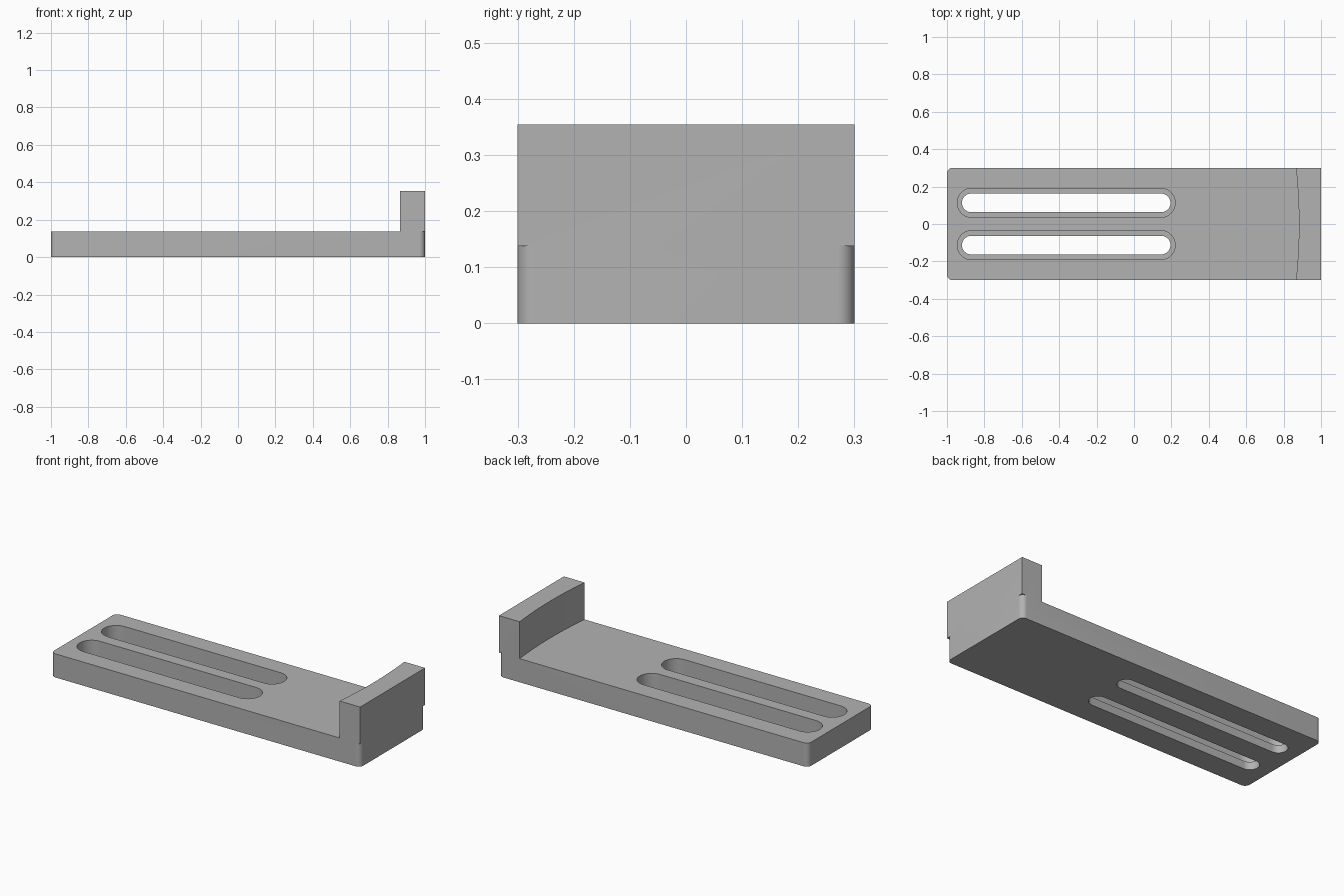
import bpy, bmesh, math

if "Cube" in bpy.data.objects:
    bpy.data.objects.remove(bpy.data.objects["Cube"])

BASE_TOP, WALL_TOP = 0.138, 0.354
HALF_W, CORNER = 0.3, 0.03

grey = bpy.data.materials.new("plain grey")
grey.use_nodes = True
colour = (0.45, 0.45, 0.45, 1)
grey.diffuse_color = colour
grey.node_tree.nodes["Principled BSDF"].inputs["Base Color"].default_value = colour


def arc(cx, cy, r, start, end, steps):
    """Points along a circular arc, angles in degrees."""
    angles = [math.radians(start + (end - start) * i / steps) for i in range(steps + 1)]
    return [(cx + r * math.cos(a), cy + r * math.sin(a)) for a in angles]


def prism(name, outline, z0, z1):
    """Extrude a counter-clockwise outline from z0 to z1."""
    bm = bmesh.new()
    face = bm.faces.new([bm.verts.new((x, y, z0)) for x, y in outline])
    top = bmesh.ops.extrude_face_region(bm, geom=[face])["geom"]
    moved = [v for v in top if isinstance(v, bmesh.types.BMVert)]
    bmesh.ops.translate(bm, verts=moved, vec=(0, 0, z1 - z0))
    bmesh.ops.recalc_face_normals(bm, faces=bm.faces)
    mesh = bpy.data.meshes.new(name)
    bm.to_mesh(mesh)
    bm.free()
    mesh.materials.append(grey)
    obj = bpy.data.objects.new(name, mesh)
    bpy.context.collection.objects.link(obj)
    return obj


def slot_outline(x0, x1, y, r):
    return arc(x1 - r, y, r, -90, 90, 20) + arc(x0 + r, y, r, 90, 270, 20)


def combine(target, tool, operation):
    """Apply a boolean and discard the tool object."""
    tool.hide_render = True
    mod = target.modifiers.new(operation.lower(), 'BOOLEAN')
    mod.operation, mod.solver, mod.object = operation, 'EXACT', tool
    bpy.ops.object.select_all(action='DESELECT')
    target.select_set(True)
    bpy.context.view_layer.objects.active = target
    bpy.ops.object.modifier_apply(modifier=mod.name)
    bpy.data.objects.remove(tool)


# Base plate with rounded upright corners
inner_x, inner_y = 1 - CORNER, HALF_W - CORNER
outline = []
for sx, sy, start in ((1, 1, 0), (-1, 1, 90), (-1, -1, 180), (1, -1, 270)):
    outline += arc(sx * inner_x, sy * inner_y, CORNER, start, start + 90, 10)
plate = prism("slotted_base_plate", outline, 0, BASE_TOP)

# End wall with a shallow concave inner face and square outer corners
edge_x, sagitta = 0.866, 0.016
radius = (HALF_W ** 2 + sagitta ** 2) / (2 * sagitta)
sweep = math.degrees(math.asin(HALF_W / radius))
curve = arc(edge_x + sagitta - radius, 0, radius, sweep, -sweep, 24)
wall = prism("end_wall", curve + [(1, -HALF_W), (1, HALF_W)], BASE_TOP, WALL_TOP)
combine(plate, wall, 'UNION')

# Two stepped slots: wide recess above a narrower through slot
LEDGE = 0.046
for side in (-1, 1):
    y = side * 0.113
    recess = prism("recess_cutter", slot_outline(-0.945, 0.22, y, 0.078), LEDGE, 0.2)
    combine(plate, recess, 'DIFFERENCE')
    through = prism("slot_cutter", slot_outline(-0.92, 0.195, y, 0.05), -0.1, 0.1)
    combine(plate, through, 'DIFFERENCE')

bpy.ops.object.shade_smooth_by_angle(angle=math.radians(30))
